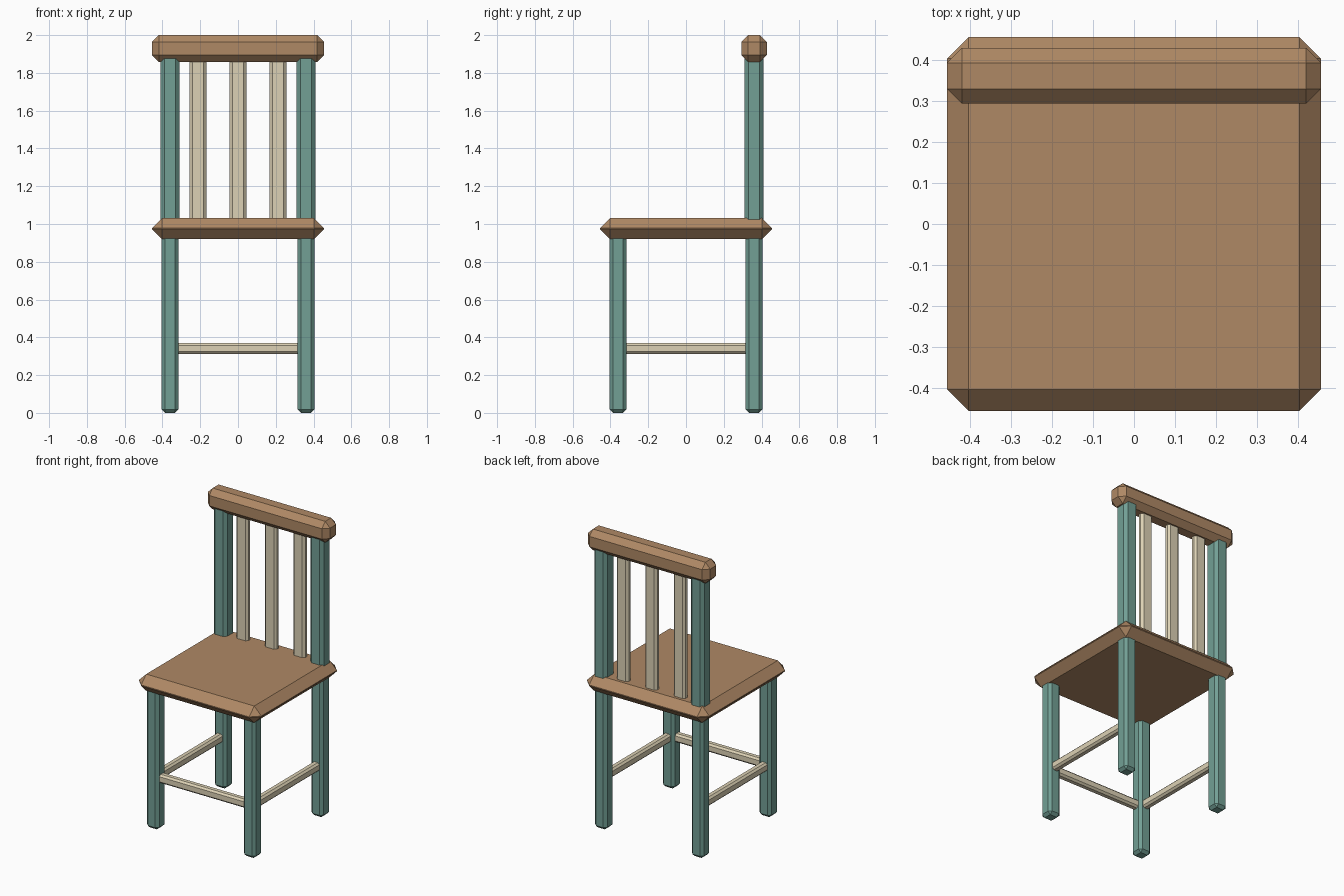
import bpy, bmesh
from mathutils import Matrix, Vector

if "Cube" in bpy.data.objects:
    bpy.data.objects.remove(bpy.data.objects["Cube"])


def material(name, rgb):
    m = bpy.data.materials.new(name)
    m.diffuse_color = (*rgb, 1)
    m.use_nodes = True
    m.node_tree.nodes["Principled BSDF"].inputs["Base Color"].default_value = m.diffuse_color
    return m


WOOD = material("brown_wood", (0.43, 0.25, 0.13))
TEAL = material("teal_paint", (0.17, 0.35, 0.30))
CREAM = material("cream_paint", (0.72, 0.64, 0.46))


def block(name, lo, hi, chamfer, mat):
    """Box between two corners with every edge chamfered flat."""
    lo, hi = Vector(lo), Vector(hi)
    bm = bmesh.new()
    bmesh.ops.create_cube(bm, size=1, matrix=Matrix.Translation((lo + hi) / 2)
                          @ Matrix.Diagonal((*(hi - lo), 1)))
    bmesh.ops.bevel(bm, geom=bm.edges[:], offset=chamfer, offset_type='OFFSET',
                    segments=1, profile=0.5, affect='EDGES')
    mesh = bpy.data.meshes.new(name)
    bm.to_mesh(mesh)
    bm.free()
    mesh.materials.append(mat)
    ob = bpy.data.objects.new(name, mesh)
    bpy.context.collection.objects.link(ob)
    return ob


def upright(name, x, y, w, d, z0, z1, chamfer, mat):
    return block(name, (x - w / 2, y - d / 2, z0), (x + w / 2, y + d / 2, z1), chamfer, mat)


P = 0.36  # leg centre distance from the middle

# Seat and top rail
block("seat", (-0.455, -0.455, 0.92), (0.455, 0.455, 1.032), 0.053, WOOD)
block("top_rail", (-0.455, 0.293, 1.858), (0.455, 0.428, 2.0), 0.036, WOOD)

# Legs, back posts and side stretchers
for side, s in (("left", -1), ("right", 1)):
    upright(f"front_leg_{side}", s * P, -P, 0.09, 0.09, 0, 0.95, 0.018, TEAL)
    upright(f"back_leg_{side}", s * P, P, 0.09, 0.09, 0, 0.95, 0.018, TEAL)
    upright(f"back_post_{side}", s * P, P, 0.1, 0.1, 1.0, 1.9, 0.02, TEAL)
    block(f"side_stretcher_{side}", (s * P - 0.025, -P, 0.312), (s * P + 0.025, P, 0.37),
          0.012, CREAM)

# Front stretcher (the back is left open)
block("front_stretcher", (-P, -P - 0.025, 0.312), (P, -P + 0.025, 0.37), 0.012, CREAM)

# Back slats
for i in (-1, 0, 1):
    upright(f"back_slat_{i + 2}", i * 0.212, P, 0.088, 0.045, 1.0, 1.9, 0.014, CREAM)
